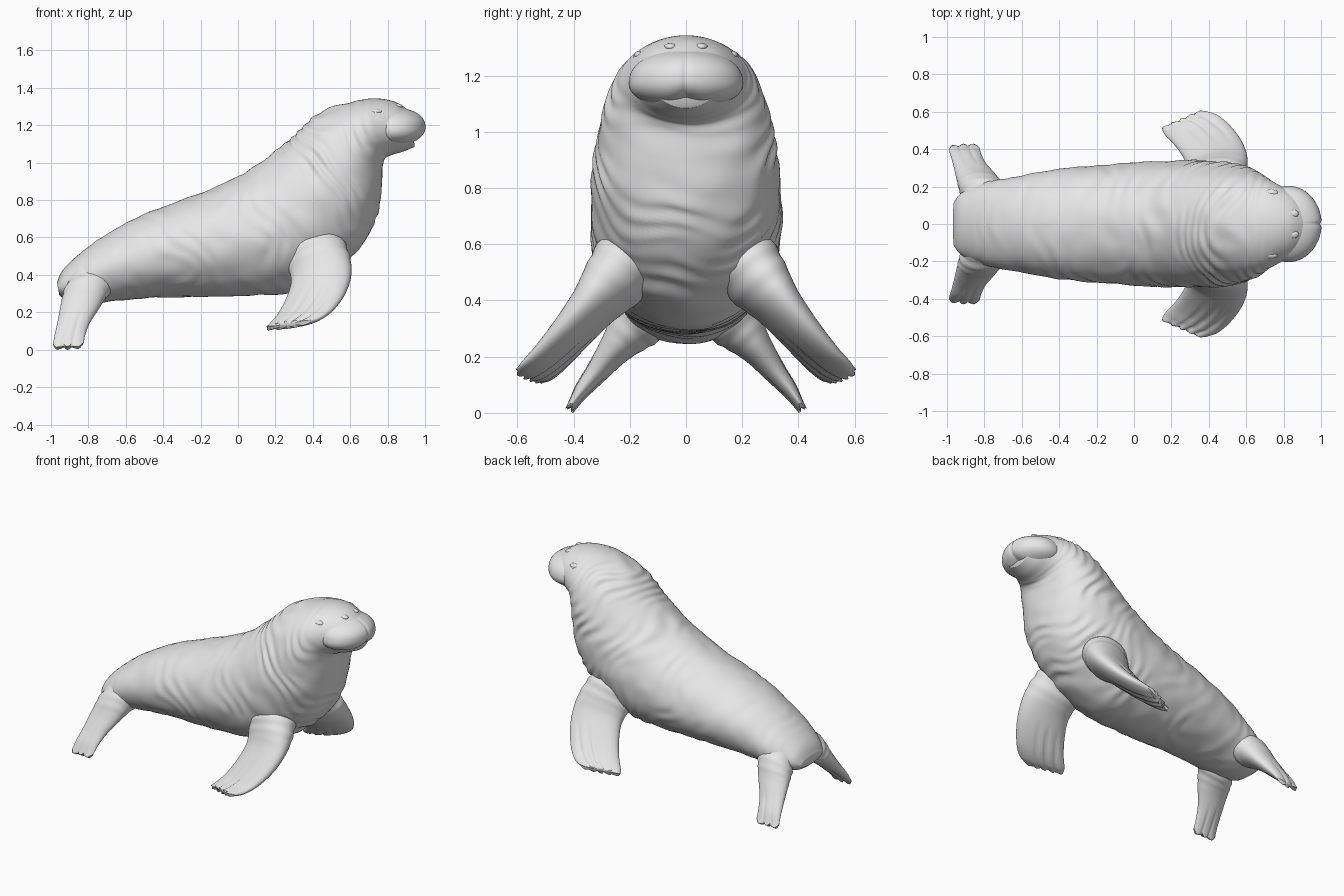
import bpy, bmesh, math
from mathutils import Vector, noise

if "Cube" in bpy.data.objects:
    bpy.data.objects.remove(bpy.data.objects["Cube"])

skin = bpy.data.materials.new("grey skin")
skin.use_nodes = True
skin.diffuse_color = (0.8, 0.8, 0.8, 1)
skin.node_tree.nodes["Principled BSDF"].inputs["Base Color"].default_value = (0.8, 0.8, 0.8, 1)


def finish(name, bm, mirror=False):
    bmesh.ops.recalc_face_normals(bm, faces=bm.faces)
    mesh = bpy.data.meshes.new(name)
    bm.to_mesh(mesh)
    bm.free()
    mesh.materials.append(skin)
    mesh.shade_smooth()
    obj = bpy.data.objects.new(name, mesh)
    bpy.context.collection.objects.link(obj)
    if mirror:
        mod = obj.modifiers.new("Mirror", 'MIRROR')
        mod.use_axis = (False, True, False)
        mod.use_mirror_merge = False


def spline(rows, t):
    """Catmull-Rom value of equal-length rows at t in 0..1."""
    f = t * (len(rows) - 1)
    i = min(int(f), len(rows) - 2)
    f -= i
    p = [rows[max(0, min(len(rows) - 1, i + k))] for k in (-1, 0, 1, 2)]
    return [0.5 * (2 * b + (c - a) * f + (2 * a - 5 * b + 4 * c - d) * f * f
                   + (3 * b - a - 3 * c + d) * f ** 3) for a, b, c, d in zip(*p)]


def loft(name, rows, rings, segs, shape, mirror=False):
    """Rows hold edge A, edge B and half thickness; shape() adjusts each point."""
    secs = []
    for r in range(rings + 1):
        v = spline(rows, r / rings)
        secs.append((Vector(v[0:3]), Vector(v[3:6]), v[6]))
    mids = [(a + b) / 2 for a, b, _ in secs]
    bm = bmesh.new()
    loops = []
    for r, (a, b, thick) in enumerate(secs):
        path = (mids[min(r + 1, rings)] - mids[max(r - 1, 0)]).normalized()
        half = (a - b) / 2
        normal = half.cross(path).normalized()
        loop = []
        for k in range(segs):
            ang = math.tau * k / segs
            off = half * math.cos(ang) + normal * thick * math.sin(ang)
            loop.append(bm.verts.new(shape(mids[r], off, path, ang, r / rings)))
        loops.append(loop)
    for la, lb in zip(loops, loops[1:]):
        for k in range(segs):
            n = (k + 1) % segs
            bm.faces.new((la[k], la[n], lb[n], lb[k]))
    for loop in (loops[0], loops[-1]):
        c = bm.verts.new(sum((v.co for v in loop), Vector()) / segs)
        for k in range(segs):
            bm.faces.new((loop[k], loop[(k + 1) % segs], c))
    finish(name, bm, mirror)


# Body: back x, z / belly x, z / half width, from tail to nose
profile = [
    (-.968, .36, -.955, .29, .12), (-.93, .435, -.90, .255, .17),
    (-.82, .535, -.78, .245, .22), (-.68, .63, -.62, .265, .25),
    (-.50, .725, -.42, .28, .285), (-.30, .80, -.18, .285, .31),
    (-.12, .87, .05, .29, .325), (.04, .95, .27, .305, .335),
    (.16, 1.03, .46, .385, .34), (.26, 1.11, .60, .49, .335),
    (.34, 1.19, .70, .61, .325), (.42, 1.255, .755, .76, .305),
    (.52, 1.30, .77, .90, .278), (.63, 1.33, .78, 1.01, .245),
    (.74, 1.343, .82, 1.04, .205), (.84, 1.325, .88, 1.058, .165),
    (.92, 1.275, .945, 1.085, .115)]
body_rows = [(a, 0, b, c, 0, d, w) for a, b, c, d, w in profile]


def wrinkles(mid, off, path, ang, t):
    """Irregular skin folds running around the body, deepest at neck and chest."""
    p = mid + off
    sway = noise.noise(p * 3.5)
    fade = max(0.0, min(1.0, (0.88 - t) * 12)) * min(1.0, t * 8)
    depth = 0.007 + 0.007 * math.exp(-((t - 0.7) / 0.14) ** 2)
    patch = max(0.0, 0.55 + 1.1 * noise.noise(p * 6 + Vector((7, 3, 1))))
    fold = math.sin(t * 150 + sway * 10 + math.cos(ang) * 2) * depth * patch
    lumps = 0.02 * noise.noise(p * 8)
    return p + off * (fold * 1.5 + lumps) * fade


loft("body", body_rows, 220, 96, wrinkles)


def flipper_shape(toes, reach):
    def shape(mid, off, path, ang, t):
        s = (math.cos(ang) + 1) / 2 * toes
        toe = abs(math.sin(math.pi * s))
        end = max(0.0, (t - 0.8) / 0.2)
        # Soft skin folds around the root
        off = off * (1 + 0.05 * math.sin(t * 70) * max(0.0, 1 - t / 0.4))
        # Grooves between the digits
        groove = (1 - toe) ** 3 * max(0.0, min(1.0, (t - 0.5) * 4))
        if 0.5 < s < toes - 0.5:
            normal = path.cross(Vector((1, 0, 0))).normalized()
            off = off - normal * off.dot(normal) * 0.3 * groove
        return mid + off + path * reach * end * end * toe
    return shape


# Flippers: front edge, rear edge, half thickness, from root to tip
front_rows = [
    (.50, .10, .66, .27, .12, .57, .09), (.555, .20, .60, .25, .18, .50, .125),
    (.595, .285, .51, .275, .235, .42, .11), (.605, .36, .41, .285, .30, .35, .08),
    (.575, .445, .31, .255, .37, .26, .063), (.515, .525, .225, .21, .43, .18, .048),
    (.45, .58, .175, .17, .47, .135, .035), (.395, .60, .155, .155, .495, .12, .02)]
hind_rows = [
    (-.58, .08, .44, -.89, .08, .37, .11), (-.68, .185, .33, -.93, .17, .30, .095),
    (-.74, .26, .23, -.95, .245, .225, .06), (-.79, .32, .15, -.965, .31, .145, .042),
    (-.815, .37, .085, -.98, .365, .08, .03), (-.825, .405, .035, -.99, .395, .03, .016)]
loft("front_flippers", front_rows, 60, 64, flipper_shape(5, 0.025), True)
loft("hind_flippers", hind_rows, 50, 64, flipper_shape(3, 0.03), True)


def ball(name, centre, radii, segs, mirror=True, pads=False):
    bm = bmesh.new()
    bmesh.ops.create_uvsphere(bm, u_segments=segs, v_segments=segs // 2, radius=1)
    for v in bm.verts:
        x, y, z = v.co
        if pads:
            # Centre cleft parts the two cheek pads, with a notch below
            x *= 1 - 0.05 * math.exp(-(y / 0.05) ** 2)
            if z < 0:
                z *= 1 - 0.2 * math.exp(-(y / 0.2) ** 2)
            z = math.copysign(abs(z) ** 0.85, z)
            y *= 1 - 0.1 * z
        v.co = Vector(centre) + Vector((x * radii[0], y * radii[1], z * radii[2]))
    finish(name, bm, mirror)


# Face
ball("muzzle", (.825, 0, 1.19), (.178, .202, .106), 128, False, True)
ball("nostrils", (.85, .055, 1.302), (.03, .022, .014), 20)
ball("eyes", (.735, .175, 1.262), (.014, .014, .014), 20)
ball("eyelids", (.735, .163, 1.272), (.035, .022, .016), 24)
